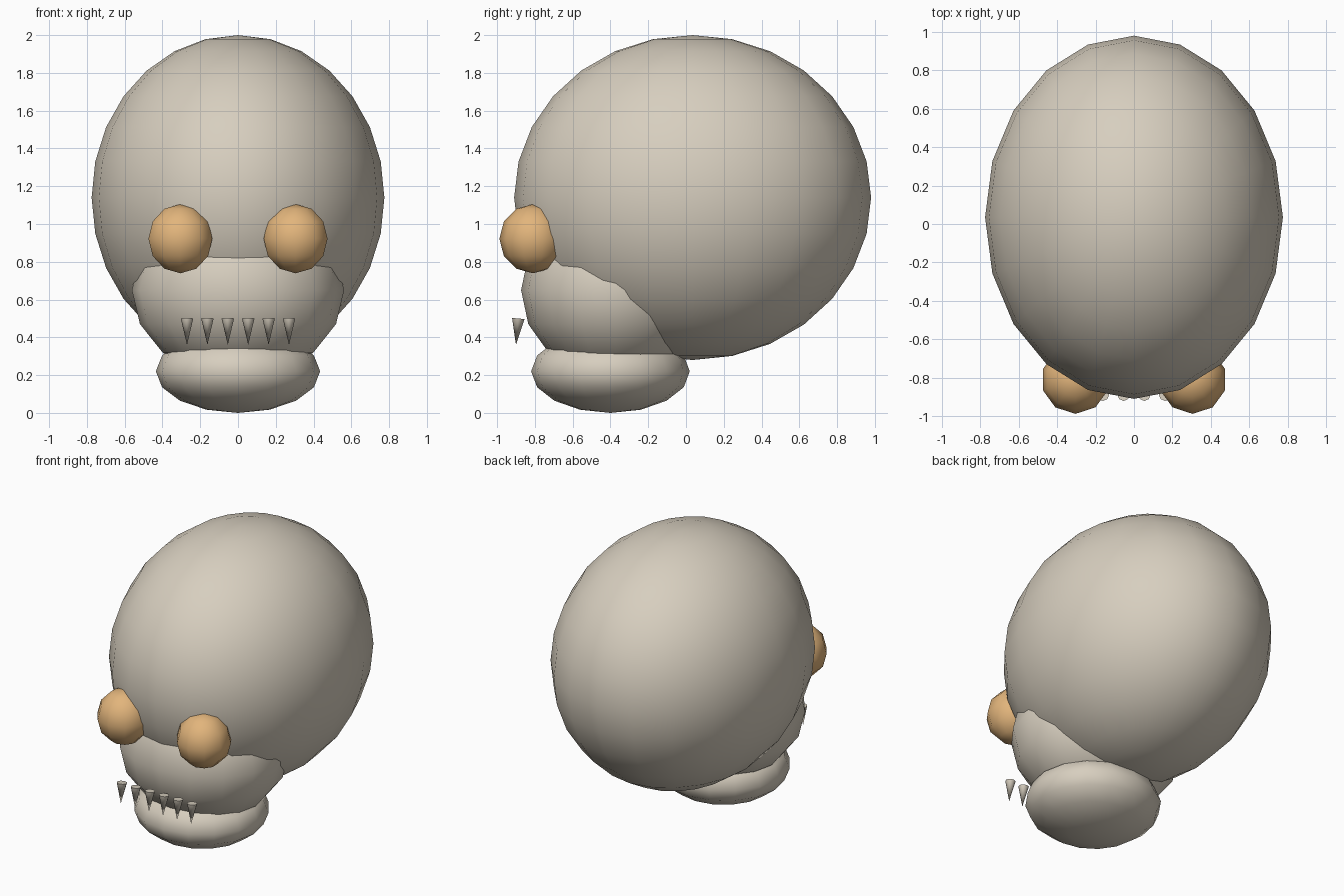
import bpy
from math import radians

cube = bpy.data.objects.get("Cube")
if cube:
    bpy.data.objects.remove(cube, do_unlink=True)


def material(name, rgb):
    mat = bpy.data.materials.new(name)
    mat.use_nodes = True
    colour = (*rgb, 1)
    mat.diffuse_color = colour
    mat.node_tree.nodes["Principled BSDF"].inputs["Base Color"].default_value = colour
    return mat


bone = material("bone", (0.68, 0.62, 0.52))
amber = material("amber", (0.76, 0.46, 0.20))


def finish(name, mat):
    obj = bpy.context.object
    obj.name = name
    obj.data.materials.append(mat)
    bpy.ops.object.transform_apply(location=False, rotation=True, scale=True)
    return obj


def ellipsoid(name, centre, radii, segments, rings, mat):
    bpy.ops.mesh.primitive_uv_sphere_add(
        segments=segments, ring_count=rings, radius=1, location=centre)
    bpy.context.object.scale = radii
    obj = finish(name, mat)
    bpy.ops.object.shade_smooth()
    return obj


# Skull: cranium with the upper and lower jaws pushed into it
ellipsoid("cranium", (0, 0.035, 1.14), (0.775, 0.945, 0.86), 20, 14, bone)
ellipsoid("upper_jaw", (0, -0.373, 0.65), (0.562, 0.5, 0.47), 16, 8, bone)
ellipsoid("lower_jaw", (0, -0.4, 0.22), (0.435, 0.42, 0.22), 16, 8, bone)

for side, label in ((1, "left"), (-1, "right")):
    # Bulging eye
    ellipsoid(f"{label}_eye", (side * 0.305, -0.81, 0.922),
              (0.178, 0.178, 0.183), 10, 6, amber)
    # Row of pointed teeth in front of the upper jaw
    for i in range(3):
        bpy.ops.mesh.primitive_cone_add(
            vertices=8, radius1=0.033, radius2=0, depth=0.14,
            location=(side * (0.054 + 0.108 * i), -0.894, 0.43),
            rotation=(radians(175), 0, 0))
        finish(f"{label}_tooth_{i + 1}", bone)
        bpy.ops.object.shade_smooth_by_angle(angle=radians(50))
